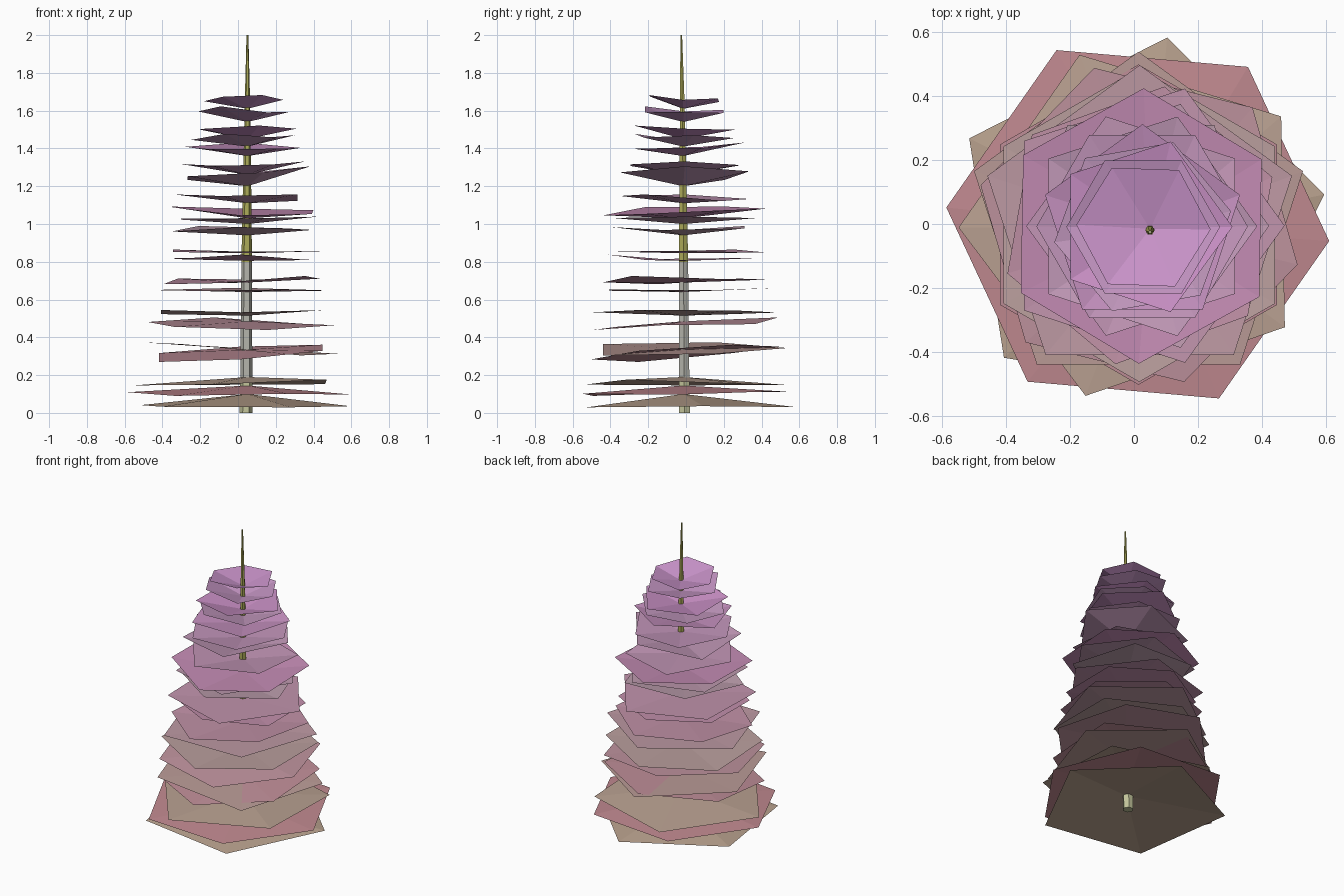
import bpy, bmesh, random
from math import radians, cos, sin

if "Cube" in bpy.data.objects:
    bpy.data.objects.remove(bpy.data.objects["Cube"])

random.seed(4)


def material(name, rgb):
    m = bpy.data.materials.new(name)
    m.diffuse_color = (*rgb, 1)
    m.use_nodes = True
    m.node_tree.nodes["Principled BSDF"].inputs["Base Color"].default_value = m.diffuse_color
    return m


def finish(bm, name, mats):
    me = bpy.data.meshes.new(name)
    bm.to_mesh(me)
    bm.free()
    for m in mats:
        me.materials.append(m)
    ob = bpy.data.objects.new(name, me)
    bpy.context.collection.objects.link(ob)


# Trunk: tapered six-sided rings, coloured in three bands
bm = bmesh.new()
rings = []
for z, r, x, y in [(0, .034, .042, -.008), (.18, .032, .044, -.01), (.8, .028, .046, -.013),
                   (1.2, .022, .048, -.016), (1.65, .014, .05, -.02), (2, .005, .05, -.025)]:
    rings.append([bm.verts.new((x + r * cos(radians(60 * i)), y + r * sin(radians(60 * i)), z))
                  for i in range(6)])
for k, (a, b) in enumerate(zip(rings, rings[1:])):
    for i in range(6):
        j = (i + 1) % 6
        bm.faces.new((a[i], a[j], b[j], b[i])).material_index = min(k, 2)
bm.faces.new(rings[0][::-1])
bm.faces.new(rings[-1])
finish(bm, "trunk", [material("trunk_base", (.55, .56, .33)),
                     material("trunk_middle", (.46, .46, .41)),
                     material("trunk_top", (.42, .41, .10))])

# Foliage layers: centre height, rim height, radius, sides, start angle, pinkness
LAYERS = [
    (.10, .045, .59, 5, 9, 0), (.145, .10, .60, 6, -5, 1), (.19, .16, .56, 5, 37, 0),
    (.335, .315, .50, 6, 30, .8), (.335, .335, .54, 5, 90, .2), (.485, .47, .51, 6, 166, .6),
    (.515, .53, .49, 6, 30, 0), (.64, .65, .50, 5, 90, .3), (.69, .71, .44, 6, 20, .7),
    (.805, .82, .41, 6, 30, .8), (.845, .86, .45, 5, 0, .6), (.94, .975, .39, 5, 270, 0),
    (1.0, 1.035, .40, 5, 0, .2), (1.03, 1.075, .43, 6, 89, 1), (1.11, 1.14, .36, 5, 180, .5),
    (1.2, 1.26, .36, 5, 0, .3), (1.26, 1.32, .33, 6, 0, .5), (1.36, 1.415, .32, 5, 90, .8),
    (1.41, 1.46, .28, 6, 10, .3), (1.45, 1.515, .28, 5, 0, 1), (1.54, 1.605, .24, 6, 0, .5),
    (1.61, 1.66, .21, 6, 238, .8)]
# Tilted layers: rise per unit along x and y
TILT = {3: (.05, .05), 4: (-.05, 0), 5: (0, .04), 8: (.03, 0), 12: (.05, 0),
        13: (-.06, .03), 15: (.08, 0), 21: (0, -.07)}

for k, (zc, zr, r, n, a0, pink) in enumerate(LAYERS):
    t = zc / 1.65
    cx, cy = .01 + .02 * t, -.01 * t
    sx, sy = TILT.get(k, (0, 0))
    bm = bmesh.new()
    hub = bm.verts.new((.05, -.015, zc))
    rim = []
    for i in range(n):
        a = radians(a0 + 360 * i / n)
        x, y = r * cos(a), r * sin(a)
        rim.append(bm.verts.new((cx + x, cy + y,
                                 zr + sx * x + sy * y + random.uniform(-.018, .018))))
    for i in range(n):
        bm.faces.new((hub, rim[i], rim[(i + 1) % n]))
    # tan at the base, lilac at the top, with pinker layers between
    plain = (.48 + .06 * t, .36 - .03 * t, .25 + .30 * t)
    rosy = (.53 + .06 * t, .25 + .03 * t, .25 + .35 * t)
    rgb = [p + (q - p) * pink for p, q in zip(plain, rosy)]
    finish(bm, f"foliage_layer_{k + 1}", [material(f"foliage_{k + 1}", rgb)])
